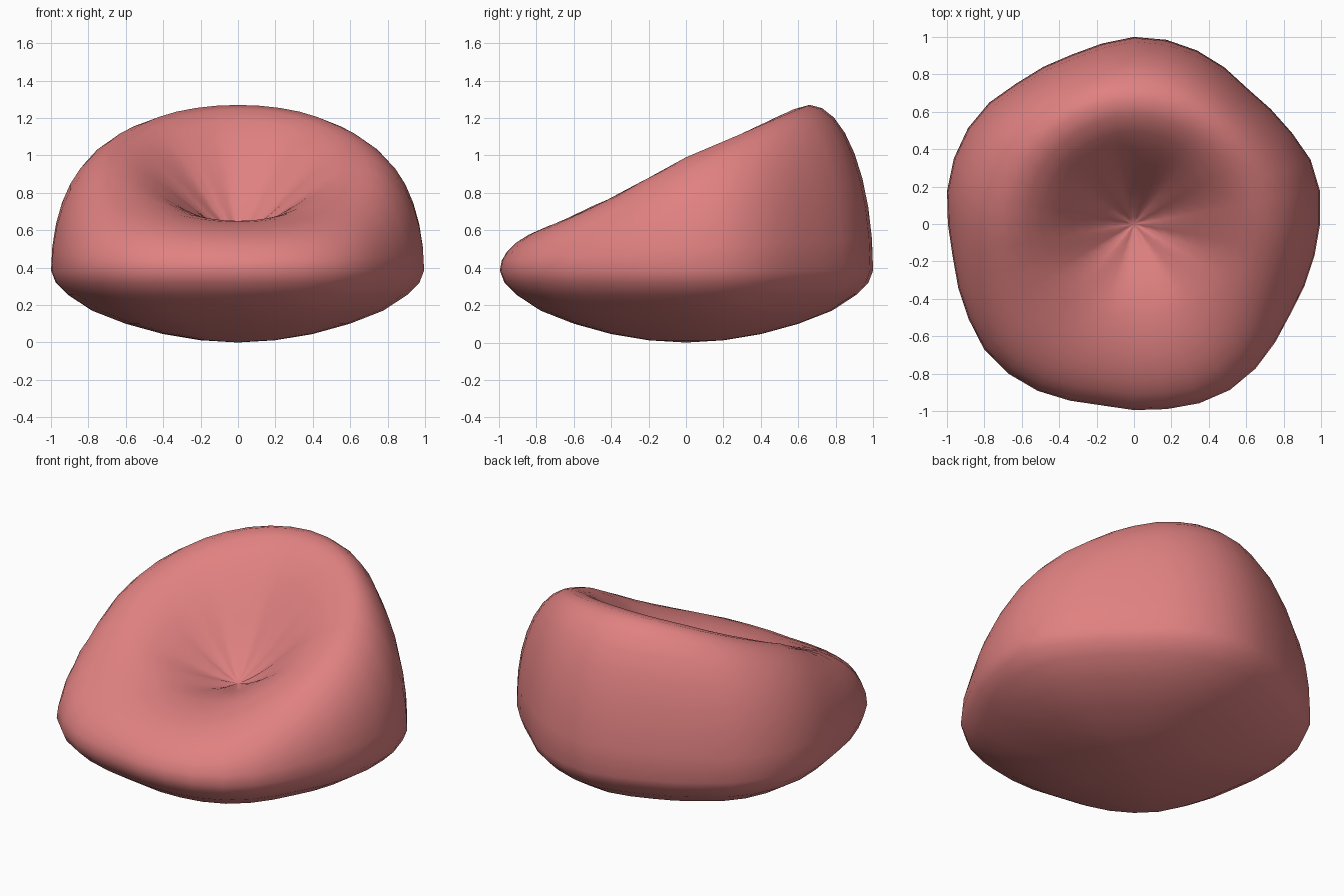
import bpy, bmesh, math

if "Cube" in bpy.data.objects:
    bpy.data.objects.remove(bpy.data.objects["Cube"])

# plan outline: belly radius every 10 degrees, starting at +x
RADII = [.995, 1.01, 1.005, .975, .955, .945, .967, .987, 1.0, 1.0, .98, .965,
         .97, .98, 1.01, 1.025, 1.025, 1.015, .995, .985, 1.0, 1.02, 1.045, 1.045,
         1.03, 1.005, .985, .995, 1.005, 1.02, 1.025, 1.01, .985, .965, .97, .98]
# underside: (radius fraction, height)
UNDER = [(.2, .012), (.4, .045), (.6, .1), (.78, .17), (.91, .255), (.975, .32)]
# rim height by sine of the angle (front -1, back +1)
RIM = [(-1, .65), (-.87, .685), (-.5, .81), (0, .99), (.5, 1.13), (.87, 1.235), (1, 1.27)]
BELLY, CENTRE = .385, .565
N = len(RADII)


def rim_height(s):
    for (a, za), (b, zb) in zip(RIM, RIM[1:]):
        if s <= b:
            return za + (zb - za) * (s - a) / (b - a)
    return RIM[-1][1]


def meridian(i):
    """Radius/height pairs from the underside, over the rim, to the seat centre."""
    th = 2 * math.pi * i / N
    s = math.sin(th)
    R, H = RADII[i], rim_height(s)
    rim = .66 - .17 * max(0, -s) ** 2
    pts = [(R * f, z) for f, z in UNDER]
    # bulging flank: quarter ellipse from belly to rim
    for k in range(9):
        a = math.pi / 2 * k / 8
        pts.append((rim + (R - rim) * math.cos(a), BELLY + (H - BELLY) * math.sin(a)))
    # sunken seat with radial wrinkles
    for u in (.88, .75, .62, .5, .38, .26, .14, .06):
        f = .6 * u * u * (3 - 2 * u) + .4 * math.sin(math.pi / 2 * u)
        wrinkle = .06 * u * (1 - u) ** 2 * math.cos(9 * th + .6 * math.sin(2 * th))
        pts.append((rim * u, CENTRE + (H - CENTRE) * f + wrinkle))
    return th, pts


bm = bmesh.new()
cols = []
for i in range(N):
    th, pts = meridian(i)
    cols.append([bm.verts.new((r * math.cos(th), r * math.sin(th), z)) for r, z in pts])
base = bm.verts.new((0, 0, 0))
dimple = bm.verts.new((0, 0, CENTRE))
for i in range(N):
    a, b = cols[i], cols[(i + 1) % N]
    bm.faces.new((base, b[0], a[0]))
    for k in range(len(a) - 1):
        bm.faces.new((a[k], b[k], b[k + 1], a[k + 1]))
    bm.faces.new((a[-1], b[-1], dimple))
bmesh.ops.recalc_face_normals(bm, faces=bm.faces)
for f in bm.faces:
    f.smooth = True

mesh = bpy.data.meshes.new("bean_bag")
bm.to_mesh(mesh)
bm.free()
fabric = bpy.data.materials.new("coral_fabric")
fabric.diffuse_color = (.75, .22, .22, 1)
fabric.use_nodes = True
fabric.node_tree.nodes["Principled BSDF"].inputs["Base Color"].default_value = fabric.diffuse_color
mesh.materials.append(fabric)
bpy.context.collection.objects.link(bpy.data.objects.new("bean_bag", mesh))
